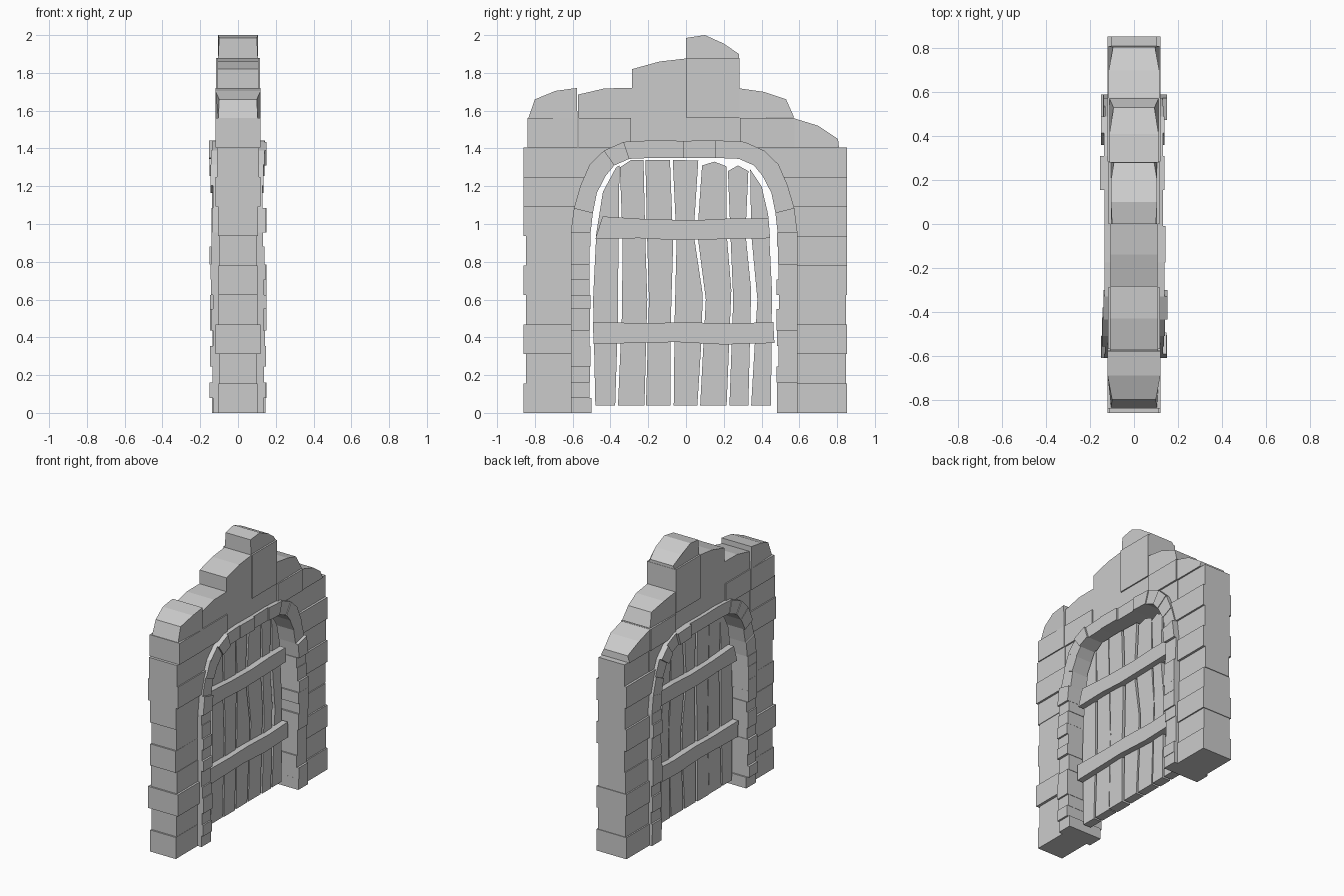
import bpy, bmesh, random
random.seed(4)
R = random.uniform


def prism(name, pts, x0, x1):
    """Extrude a (y, z[, width factor]) outline along x."""
    bm = bmesh.new()
    ends = []
    for x in (x0, x1):
        ends.append([bm.verts.new((x * (p[2] if len(p) > 2 else 1), p[0], p[1])) for p in pts])
    a, b = ends
    n = len(pts)
    bm.faces.new(a)
    bm.faces.new(b[::-1])
    for i in range(n):
        j = (i + 1) % n
        bm.faces.new((a[j], a[i], b[i], b[j]))
    bmesh.ops.recalc_face_normals(bm, faces=bm.faces[:])
    me = bpy.data.meshes.new(name)
    bm.to_mesh(me)
    bm.free()
    ob = bpy.data.objects.new(name, me)
    bpy.context.collection.objects.link(ob)
    return ob


def block(y0, y1, z0, z1, hx=0.11, name="wall_block"):
    return prism(name, [(y0, z0), (y1, z0), (y1, z1), (y0, z1)], -hx, hx)


# Inner limit of the wall, running hidden through the middle of the arch ring
LIMIT = [(0, .55), (.95, .55), (1.1, .53), (1.2, .5), (1.3, .45), (1.41, .33)]


def limit(z):
    for (z0, y0), (z1, y1) in zip(LIMIT, LIMIT[1:]):
        if z <= z1:
            return y0 + (y1 - y0) * (z - z0) / (z1 - z0)
    return .33


# Side columns of the wall, nine courses high
H = 1.405 / 9
proud = {-1: (2, 7), 1: (0, 2, 5, 7)}
for s in (-1, 1):
    for r in range(9):
        z0, z1 = r * H, (r + 1) * H
        out = (.86 if s < 0 else .853) if r in proud[s] or r % 2 == 0 else .848
        hx = .12 if r in proud[s] else R(.1, .113)
        zm = (z0 + z1) / 2
        inner = [(z1, limit(z1)), (zm, limit(zm)), (z0, limit(z0))]
        if r == 8:
            prism("wall_filler", [(s * .575, z0), (s * .575, z1)] + [(s * y, z) for z, y in inner],
                  -.107, .107)
            inner = [(z1, .575), (z0, .575)]
        prism("wall_block", [(s * out, z0), (s * out, z1)] + [(s * y, z) for z, y in inner], -hx, hx)

# Courses above the arch
for y0, y1, z0, z1, hx in [
        (-.84, -.575, 1.405, 1.56, .12), (-.57, -.29, 1.405, 1.56, .118),
        (-.29, 0, 1.405, 1.56, .108), (0, .285, 1.405, 1.565, .108),
        (.285, .575, 1.405, 1.56, .12), (-.29, 0, 1.56, 1.72, .108),
        (0, .282, 1.565, 1.72, .117), (0, .282, 1.72, 1.88, .117)]:
    block(y0, y1, z0, z1, hx)

# Worn cap stones along the stepped top
for pts, hx in [
        ([(-.575, 1.56), (-.578, 1.72), (-.69, 1.705), (-.80, 1.66, .83), (-.835, 1.56, .87)], .12),
        ([(-.29, 1.56), (-.29, 1.72), (-.43, 1.718), (-.572, 1.685), (-.572, 1.56)], .11),
        ([(0, 1.72), (0, 1.876), (-.14, 1.86), (-.285, 1.82), (-.285, 1.72)], .108),
        ([(.28, 1.88), (.28, 1.9, .87), (.2, 1.955), (.1, 2.0), (0, 1.985, .95), (0, 1.88)], .105),
        ([(.282, 1.56), (.282, 1.718), (.41, 1.7), (.53, 1.66, .83), (.572, 1.565)], .112),
        ([(.57, 1.405), (.57, 1.56), (.70, 1.52), (.805, 1.45, .83), (.81, 1.405)], .115)]:
    prism("cap_stone", pts, -hx, hx)

# Arch ring: joints as outer (y, z) and inner (y, z), from the foot to the crown
joints = [(.6, z, .495, z) for z in
          (0, .08, .16, .245, .355, .435, .55, .625, .705, .785, .88, .955)]
joints += [(.583, 1.085, .483, 1.06), (.548, 1.205, .462, 1.165), (.5, 1.315, .415, 1.255),
           (.425, 1.388, .37, 1.31), (.32, 1.435, .29, 1.345), (.165, 1.443, .165, 1.35),
           (0, 1.44, 0, 1.35)]
C = -.01
for s in (-1, 1):
    for a, b in zip(joints, joints[1:]):
        j = R(-.007, .007) if b[1] < .96 else 0
        pts = [(C + s * a[0], a[1]), (C + s * b[0], b[1]),
               (C + s * (b[2] + j), b[3]), (C + s * (a[2] + j), a[3])]
        prism("arch_stone", pts, -R(.13, .155), R(.13, .152))

# Door planks with uneven edges: left edge going up, then right edge going down
planks = [
    [(-.48, .04), (-.492, .6), (-.475, .95), (-.44, 1.17), (-.37, 1.3), (-.352, 1.31),
     (-.358, .9), (-.36, .5), (-.375, .04)],
    [(-.36, .04), (-.34, .5), (-.335, .9), (-.35, 1.3), (-.29, 1.34), (-.225, 1.34),
     (-.215, .9), (-.205, .6), (-.22, .04)],
    [(-.212, .04), (-.196, .6), (-.205, .9), (-.215, 1.34), (-.085, 1.34), (-.068, .9),
     (-.08, .5), (-.083, .04)],
    [(-.065, .04), (-.06, .5), (-.05, .9), (-.07, 1.34), (.065, 1.335), (.04, .95),
     (.088, .63), (.083, .4), (.06, .04)],
    [(.075, .04), (.105, .6), (.06, .95), (.085, 1.31), (.15, 1.33), (.215, 1.305),
     (.215, .95), (.24, .65), (.215, .04)],
    [(.23, .04), (.25, .6), (.235, .95), (.222, 1.28), (.275, 1.31), (.33, 1.28),
     (.315, .95), (.345, .65), (.33, .04)],
    [(.345, .04), (.378, .6), (.345, .95), (.34, 1.29), (.4, 1.2), (.435, 1.05),
     (.455, .65), (.45, .04)]]
for pts in planks:
    t = R(.03, .038)
    prism("door_plank", pts, -t, t)

# Two cross battens, shown on both faces of the door
prism("upper_batten", [(-.48, .92), (-.442, 1.04), (-.2, 1.025), (.05, 1.02), (.25, 1.03),
                       (.437, 1.03), (.445, .925), (.2, .92), (-.05, .915), (-.25, .925)], -.075, .075)
prism("lower_batten", [(-.49, .365), (-.492, .48), (-.2, .475), (.0, .48), (.25, .472),
                       (.462, .482), (.468, .37), (.2, .362), (-.05, .375)], -.075, .075)
